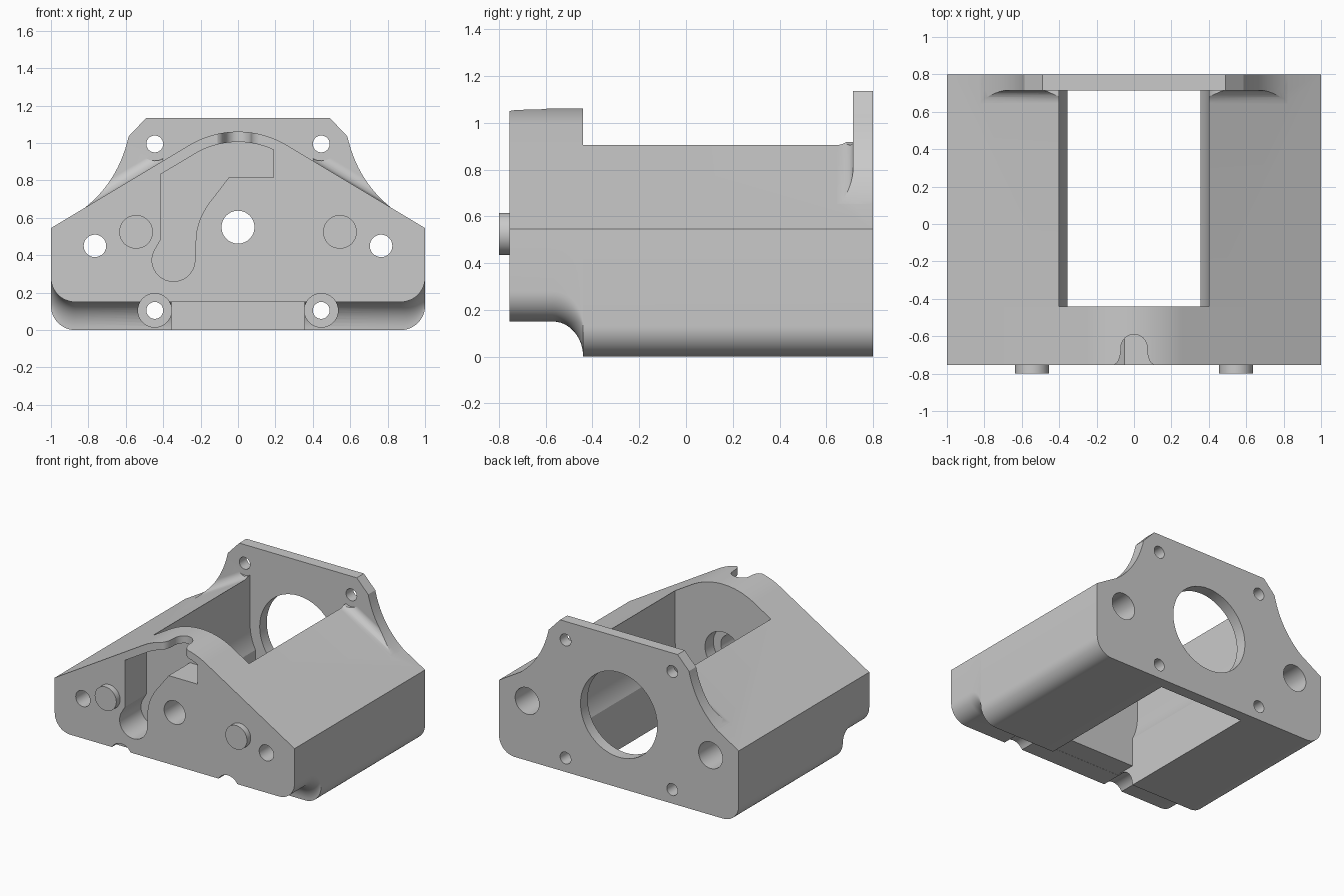
import bpy, bmesh
from math import sin, cos, pi, radians, atan, sqrt

if "Cube" in bpy.data.objects:
    bpy.data.objects.remove(bpy.data.objects["Cube"], do_unlink=True)

TONE = (0.59, 0.59, 0.59, 1)
grey = bpy.data.materials.new("machined grey")
grey.use_nodes = True
grey.diffuse_color = TONE
grey.node_tree.nodes["Principled BSDF"].inputs["Base Color"].default_value = TONE

SLOPE = 0.6
TILT = atan(SLOPE)
FRONT, BACK, CAVITY_FRONT, PLATE_FRONT = -0.755, 0.8, -0.44, 0.715
AXIS_Z = 0.55


def roof(x):
    return 0.545 + SLOPE * (1 - abs(x))


def arc(cx, cz, r, a0, a1, n=12):
    angles = [radians(a0 + (a1 - a0) * i / n) for i in range(n + 1)]
    return [(cx + r * cos(a), cz + r * sin(a)) for a in angles]


def bezier(a, b, c, n=14):
    ts = [i / n for i in range(n + 1)]
    return [tuple((1 - t) ** 2 * p + 2 * t * (1 - t) * q + t * t * r
                  for p, q, r in zip(a, b, c)) for t in ts]


def loft(name, rings):
    """Closed, outward-facing solid through rings of 3D points."""
    bm = bmesh.new()
    rows = [[bm.verts.new(p) for p in ring] for ring in rings]
    n = len(rows[0])
    for lo, hi in zip(rows, rows[1:]):
        for i in range(n):
            j = (i + 1) % n
            bm.faces.new((lo[i], lo[j], hi[j], hi[i]))
    bm.faces.new(rows[0][::-1])
    bm.faces.new(rows[-1])
    bm.normal_update()
    if bm.calc_volume(signed=True) < 0:
        bmesh.ops.reverse_faces(bm, faces=bm.faces[:])
    mesh = bpy.data.meshes.new(name)
    bm.to_mesh(mesh)
    bm.free()
    mesh.materials.append(grey)
    obj = bpy.data.objects.new(name, mesh)
    bpy.context.collection.objects.link(obj)
    return obj


def prism(name, pts, y0, y1):
    return loft(name, [[(x, y, z) for x, z in pts] for y in (y0, y1)])


def cylinder(name, x, z, r, y0, y1):
    return prism(name, arc(x, z, r, 0, 360, 48)[:-1], y0, y1)


def volume(mesh):
    bm = bmesh.new()
    bm.from_mesh(mesh)
    result = bm.calc_volume(signed=True)
    bm.free()
    return result


def combine(target, tool, operation="DIFFERENCE"):
    """Boolean whose result is kept only if its volume is plausible."""
    tool.hide_render = True
    a, b = volume(target.data), volume(tool.data)
    low, high = {"DIFFERENCE": (a - b, a), "UNION": (max(a, b), a + b),
                 "INTERSECT": (0, min(a, b))}[operation]
    mod = target.modifiers.new("shape", "BOOLEAN")
    mod.operation, mod.object = operation, tool
    for solver in ("EXACT", "MANIFOLD"):
        mod.solver = solver
        bpy.context.view_layer.update()
        graph = bpy.context.evaluated_depsgraph_get()
        result = bpy.data.meshes.new_from_object(target.evaluated_get(graph))
        size = volume(result)
        if size > 0 and low - 1e-4 <= size <= high + 1e-4:
            target.data = result
            break
    target.modifiers.remove(mod)
    bpy.data.objects.remove(tool, do_unlink=True)


# Gabled body section with rounded ridge and rounded lower corners
ridge_half = 0.26
ridge_r = ridge_half / sin(TILT)
ridge_z = roof(ridge_half) - ridge_r * cos(TILT)
tilt_deg = TILT * 180 / pi


def section(bottom):
    r = 0.13
    return (arc(-1 + r, bottom + r, r, 180, 270) + arc(1 - r, bottom + r, r, 270, 360)
            + [(1, 0.545)] + arc(0, ridge_z, ridge_r, 90 - tilt_deg, 90 + tilt_deg, 24)
            + [(-1, 0.545)])


# Raised front end blends down to the base through a concave fillet
stations = [(FRONT, 0.15)]
stations += [(-0.57 + 0.13 * sin(t), 0.15 * cos(t)) for t in [i * pi / 24 for i in range(12)]]
stations += [(CAVITY_FRONT, 0), (BACK, 0)]
body = loft("housing_body", [[(x, y, z) for x, z in section(b)] for y, b in stations])

# Back plate with chamfered top and swept shoulders
half = [(0.49, 1.135)] + bezier((0.585, 1.035), (0.64, 0.79), (0.83, 0.645)) + [(0.83, 0.4)]
plate_outline = half + [(-x, z) for x, z in reversed(half)]
combine(body, prism("back_plate", plate_outline, PLATE_FRONT, BACK), "UNION")

# Fillets where the roof meets the plate, relieved around the screws
for side in (-1, 1):
    rings = []
    for x in (0.38, 0.82):
        z = roof(x)
        ring = [(0.74, z - 0.03), (0.645, z - 0.03)]
        ring += [(0.645 + 0.07 * sin(t), z + 0.07 - 0.07 * cos(t))
                 for t in [i * pi / 20 for i in range(11)]]
        ring += [(0.74, z + 0.07)]
        rings.append([(side * x, y, h) for y, h in ring])
    fillet = loft("plate_fillet", rings)
    combine(fillet, prism("fillet_limit", plate_outline, 0.5, 0.79), "INTERSECT")
    combine(fillet, cylinder("screw_relief", side * 0.445, 0.995, 0.09, 0.5, PLATE_FRONT))
    combine(body, fillet, "UNION")

# Central cavity: straight upper walls, round lower flanks, narrower floor slot
slot, bore = 0.355, 0.4
drop = sqrt(bore ** 2 - slot ** 2)
a = atan(drop / slot) * 180 / pi
cavity = ([(-slot, -0.2), (slot, -0.2)] + arc(0, AXIS_Z, bore, -a, 0)
          + [(bore, 1.4), (-bore, 1.4)] + arc(0, AXIS_Z, bore, 180, 180 + a))
combine(body, prism("cavity_cutter", cavity, CAVITY_FRONT, PLATE_FRONT))
combine(body, prism("slot_cutter", [(-slot, -0.2), (slot, -0.2), (slot, 0.151), (-slot, 0.151)],
                    -0.6, CAVITY_FRONT + 0.02))

# Curved pocket in the front face
pocket = [(0.19, 0.815)]
pocket += arc(0, ridge_z, 0.45, 65, 90 + tilt_deg, 16)
pocket += [(-0.415, 0.832), (-0.415, 0.48), (-0.45, 0.42)]
pocket += arc(-0.345, 0.375, 0.115, 175, 360, 18)
pocket += bezier((-0.225, 0.5), (-0.215, 0.61), (-0.13, 0.71)) + [(-0.05, 0.815)]
combine(body, prism("pocket_cutter", pocket, -0.9, -0.5))

# Flared notch through the ridge into the pocket
edge = [(0.13, -0.8)] + bezier((0.11, FRONT), (0.07, -0.74), (0.07, -0.66), 6)
notch = edge + arc(0, -0.66, 0.07, 0, 180, 16)[1:-1] + [(-x, y) for x, y in reversed(edge)]
combine(body, loft("notch_cutter", [[(x, y, z) for x, y in notch] for z in (0.95, 1.3)]))

# Shaft bores on the centre line
for r, y0, y1 in ((0.088, -0.9, -0.4), (0.15, -0.54, -0.4), (0.32, 0.6, 0.9)):
    combine(body, cylinder("bore_cutter", 0, AXIS_Z, r, y0, y1))

# Mirrored screw holes, counterbores and dowel pins
holes = ((0.445, 0.995, 0.045, 0.6, 0.9), (0.445, 0.105, 0.045, -0.9, 0.9),
         (0.445, 0.105, 0.09, -0.9, -0.43), (0.765, 0.45, 0.06, -0.9, 0.9),
         (0.765, 0.45, 0.1, 0.2, 0.9))
parts = [body]
for side in (-1, 1):
    for x, z, r, y0, y1 in holes:
        combine(body, cylinder("hole_cutter", side * x, z, r, y0, y1))
    name = "left_dowel_pin" if side > 0 else "right_dowel_pin"
    parts.append(cylinder(name, side * 0.545, 0.525, 0.09, -0.8, FRONT))

# Smooth the curved walls, keep edges sharp
bpy.ops.object.select_all(action="DESELECT")
for part in parts:
    part.select_set(True)
bpy.context.view_layer.objects.active = body
bpy.ops.object.shade_smooth_by_angle(angle=radians(25))
